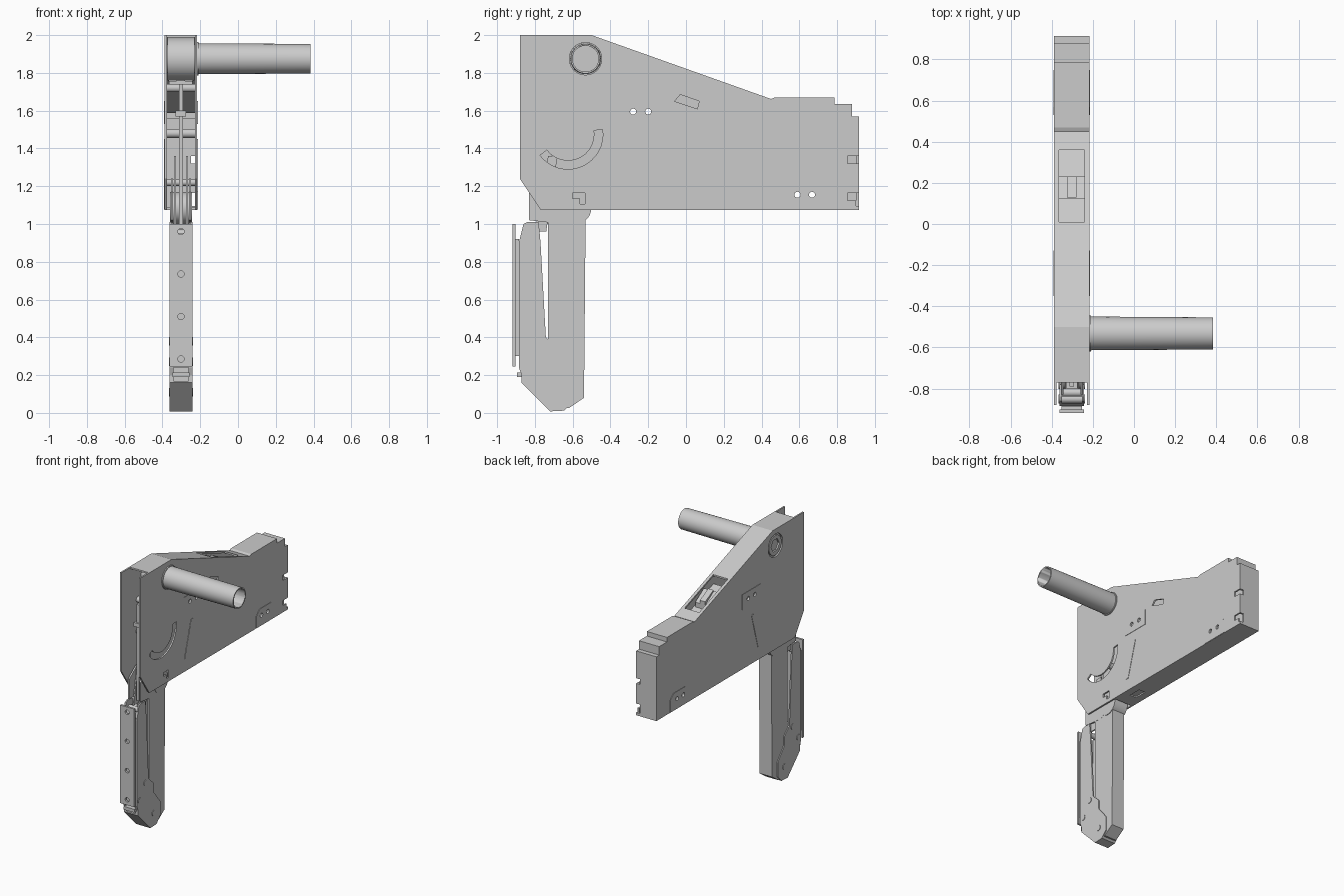
import bpy, bmesh, math
from mathutils import Matrix

cube = bpy.data.objects.get("Cube")
if cube:
    bpy.data.objects.remove(cube)

steel = bpy.data.materials.new("light_grey_metal")
steel.use_nodes = True
steel.diffuse_color = (0.6, 0.6, 0.6, 1)
steel.node_tree.nodes["Principled BSDF"].inputs["Base Color"].default_value = (0.6, 0.6, 0.6, 1)

MID = -0.302  # centre plane of the housing


def finish(name, bm, smooth=False):
    bmesh.ops.recalc_face_normals(bm, faces=bm.faces)
    mesh = bpy.data.meshes.new(name)
    bm.to_mesh(mesh)
    bm.free()
    mesh.materials.append(steel)
    ob = bpy.data.objects.new(name, mesh)
    bpy.context.collection.objects.link(ob)
    if smooth:
        bpy.ops.object.select_all(action='DESELECT')
        ob.select_set(True)
        bpy.context.view_layer.objects.active = ob
        bpy.ops.object.shade_smooth_by_angle()
    return ob


def prism(name, points, x0, x1):
    """Side profile of (y, z) points extruded across x."""
    bm = bmesh.new()
    face = bm.faces.new([bm.verts.new((x0, y, z)) for y, z in points])
    new = bmesh.ops.extrude_face_region(bm, geom=[face])["geom"]
    moved = [v for v in new if isinstance(v, bmesh.types.BMVert)]
    bmesh.ops.translate(bm, verts=moved, vec=(x1 - x0, 0, 0))
    return finish(name, bm)


def box(name, x0, x1, y0, y1, z0, z1):
    return prism(name, [(y0, z0), (y1, z0), (y1, z1), (y0, z1)], x0, x1)


def rod(name, y, z, r, x0, x1, sides=40, r2=None, smooth=True):
    """Cylinder lying along x."""
    bm = bmesh.new()
    m = Matrix.Translation(((x0 + x1) / 2, y, z)) @ Matrix.Rotation(math.pi / 2, 4, 'Y')
    bmesh.ops.create_cone(bm, cap_ends=True, segments=sides, radius1=r,
                          radius2=r2 or r, depth=x1 - x0, matrix=m)
    return finish(name, bm, smooth)


def cut(ob, *cutters):
    for c in cutters:
        mod = ob.modifiers.new("cut", 'BOOLEAN')
        mod.object, mod.solver = c, 'EXACT'
    dg = bpy.context.evaluated_depsgraph_get()
    mesh = bpy.data.meshes.new_from_object(ob.evaluated_get(dg))
    ob.modifiers.clear()
    ob.data = mesh
    for c in cutters:
        bpy.data.objects.remove(c)
    return ob


# Housing: folded sheet shell, open at the front and the front of its base
housing = prism("housing", [
    (-.88, 2), (-.5, 2), (.45, 1.662), (.47, 1.67), (.785, 1.67), (.785, 1.635), (.88, 1.635),
    (.88, 1.57), (.915, 1.57), (.915, 1.075), (-.77, 1.075), (-.88, 1.24)], -.388, -.216)
cavity = prism("cavity", [
    (-1, 2.1), (-.77, 2.1), (-.77, 1.988), (-.5, 1.988), (.45, 1.648), (.77, 1.655), (.77, 1.62),
    (.865, 1.62), (.865, 1.555), (.9, 1.555), (.9, 1.09), (-.48, 1.09), (-.48, 1), (-1, 1)],
    -.376, -.228)
cut(housing, cavity)

# Curved slot, latch openings and edge notches on the left plate
arc = [math.radians(217 + i * 151 / 16) for i in range(17)]
ring = [(-.625 + .185 * math.cos(a), 1.475 + .185 * math.sin(a)) for a in arc]
ring += [(-.625 + .14 * math.cos(a), 1.475 + .14 * math.sin(a)) for a in reversed(arc)]
LX = (-.24, -.2)
cut(housing,
    prism("arc_cut", ring, *LX),
    prism("latch_cut", [(-.06, 1.65), (-.03, 1.685), (.07, 1.65), (.06, 1.61)], *LX),
    prism("hook_cut", [(-.6, 1.165), (-.535, 1.165), (-.535, 1.105), (-.56, 1.105),
                       (-.56, 1.135), (-.6, 1.135)], *LX),
    box("edge_notch_upper", -.25, -.2, .855, 1, 1.32, 1.36),
    prism("edge_notch_lower", [(.855, 1.165), (1, 1.165), (1, 1.095), (.9, 1.095),
                               (.9, 1.125), (.855, 1.125)], -.25, -.2))
cut(housing,
    box("window_cut", -.365, -.24, .01, .36, 1.6, 1.9),
    box("base_slot_cut", -.33, -.275, -.37, -.27, 1, 1.085),
    rod("bolt_hole_cut", -.535, 1.875, .088, -.5, -.36))

# Raised pads and ribs on both plates, with holes through the pads
pads = {
    "upper_pad": [(-.35, 1.53), (-.13, 1.53), (-.13, 1.65), (-.35, 1.65)],
    "lower_pad": [(.53, 1.077), (.75, 1.077), (.75, 1.17), (.71, 1.21), (.57, 1.21), (.53, 1.17)],
    "rib": [(-.265, 1.45), (-.24, 1.45), (-.32, 1.17), (-.345, 1.17)],
}
holes = {"upper_pad": [(-.28, 1.595), (-.2, 1.595)], "lower_pad": [(.59, 1.155), (.667, 1.155)], "rib": []}
for name, pts in pads.items():
    for side, x0, x1 in (("left", -.217, -.213), ("right", -.391, -.387)):
        pad = prism(f"{side}_{name}", pts, x0, x1)
        if holes[name]:
            cut(pad, *[rod("hole", y, z, .016, -.5, -.1, 16) for y, z in holes[name]])
cut(housing, *[rod("hole", y, z, .016, -.5, -.1, 16) for k in holes for y, z in holes[k]])

# Floor and catch inside the top window
slope = -.356


def roof(y):
    return 2 + slope * (y + .5)


prism("window_floor", [(-.01, roof(0) - .1), (.38, roof(.38) - .1),
                       (.38, roof(.38) - .085), (-.01, roof(0) - .085)], -.376, -.228)
prism("window_catch", [(.125, roof(.125) - .095), (.125, roof(.125) - .02),
                       (.23, roof(.23) - .05), (.23, roof(.23) - .095)], -.365, -.24)
prism("catch_tab", [(.13, roof(.13) - .06), (.13, roof(.13) - .008),
                    (.23, roof(.23) - .025), (.23, roof(.23) - .07)], -.325, -.28)

# Hollow grip tube, clamp bolt and drum
tube = rod("grip_tube", -.532, 1.875, .082, -.22, .385, 48, .078)
cut(tube, rod("bore", -.532, 1.875, .069, -.19, .5, 48))
rod("grip_collar", -.532, 1.875, .088, -.22, -.208, 48)
bolt = rod("clamp_bolt", -.535, 1.875, .076, -.386, -.2)
cut(bolt, rod("hex_right", -.535, 1.875, .05, -.5, -.365, 6, smooth=False),
    rod("hex_left", -.535, 1.875, .05, -.21, -.1, 6, smooth=False))
rod("drum", -.535, 1.873, .114, -.374, -.23, 48)

# Inner linkage behind the open front
box("inner_lever", -.313, -.291, -.79, -.71, 1.0, 1.74)
box("lever_clamp", -.33, -.275, -.8, -.7, 1.57, 1.6)
for z, r in ((1.48, .024), (1.72, .022), (1.22, .018)):
    rod("cross_rod", -.68, z, r, -.376, -.228, 20)
for s in (-1, 1):
    prism("link_plate", [(-.83, 1.02), (-.66, 1.0), (-.56, 1.08), (-.6, 1.24), (-.74, 1.24),
                         (-.83, 1.17)], MID + s * .042, MID + s * .054)
    prism("inner_fork", [(-.8, .96), (-.74, .96), (-.68, 1.36), (-.73, 1.36)],
          MID + s * .026, MID + s * .036)

# Rear arm: channel open towards the front, hung on a round pivot
arm = prism("rear_arm", [(-.73, 1.2), (-.53, 1.2), (-.54, .08), (-.62, .025),
                         (-.7, .04), (-.73, .3)], MID - .053, MID + .053)
cut(arm, prism("arm_cavity", [(-.8, 1.3), (-.545, 1.3), (-.553, .09), (-.62, .045), (-.8, .045)],
               MID - .042, MID + .042))
rod("arm_pivot", -.585, 1.085, .084, MID - .058, MID + .058)

# Front lever: channel open at the rear, with a folded foot
lever = prism("front_lever", [
    (-.86, 1.0), (-.84, 1.01), (-.78, 1.01), (-.77, .9), (-.742, .4), (-.68, .34), (-.68, .27),
    (-.6, .17), (-.6, .06), (-.645, .012), (-.72, .008), (-.87, .16), (-.87, .2), (-.885, .24),
    (-.885, .9)], MID - .06, MID + .06)
cut(lever, prism("lever_cavity", [(-.872, 1.1), (-.5, 1.1), (-.5, .025), (-.715, .025),
                                  (-.856, .17), (-.872, .25)], MID - .049, MID + .049),
    box("foot_window", MID - .04, MID + .04, -1, -.8, .17, .24))
for y, z in ((-.78, .38), (-.85, .27), (-.68, .11)):
    rod("lever_rivet", y, z, .022, MID - .064, MID + .064, 20)
rod("lever_top_pin", -.82, .95, .02, MID - .055, MID + .055, 20)

# Front strip with four screw holes
strip = box("front_strip", MID - .06, MID + .06, -.918, -.902, .245, 1.0)
drills = []
for z in (.285, .51, .735, .96):
    drill = rod("drill", 0, 0, .017, -.05, .05, 20)
    drill.matrix_world = Matrix.Translation((MID, -.91, z)) @ Matrix.Rotation(math.pi / 2, 4, 'Z')
    drills.append(drill)
bpy.context.view_layer.update()
cut(strip, *drills)
box("strip_backing", MID - .05, MID + .05, -.903, -.884, .3, .92)
box("foot_hook", MID - .045, MID + .045, -.895, -.86, .19, .215)
